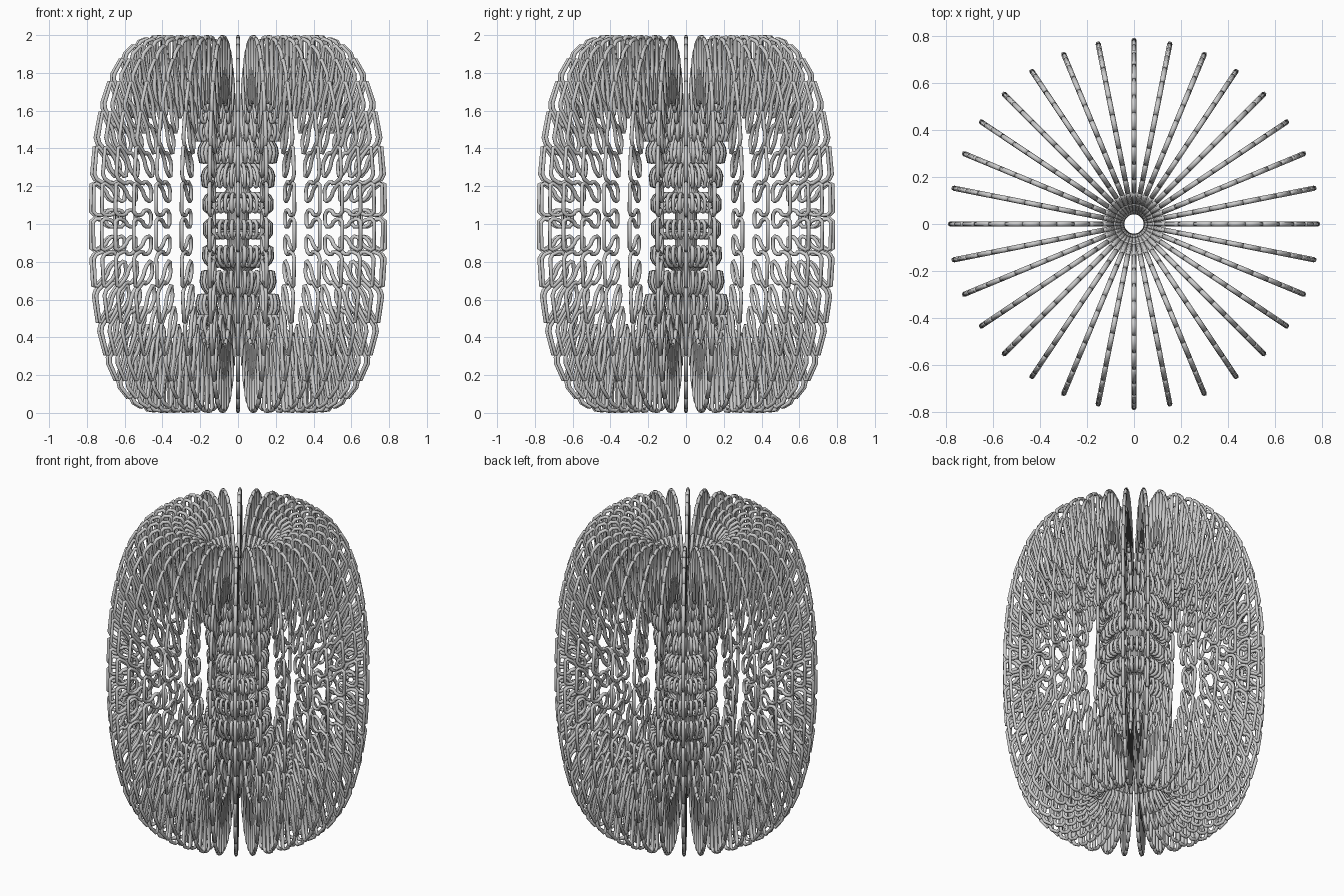
import bpy, math
from mathutils import Vector

if "Cube" in bpy.data.objects:
    bpy.data.objects.remove(bpy.data.objects["Cube"])

FINS = 32          # radial fins
LOBES = 32         # meander lobes around each fin
TUBE = 0.011       # wire radius
R0, HALF_W, HALF_H = 0.415, 0.366, 0.992


def ring_point(turn, s):
    """Point on a squarish oval ring; s = 1 is the outer edge."""
    a = 0.04 + 2 * math.pi * turn / LOBES
    c, d = math.cos(a), math.sin(a)
    n = 2.4
    k = s / (abs(c) ** n + abs(d) ** n) ** (1 / n)
    return Vector((R0 + HALF_W * k * c, 0, 1 + HALF_H * k * d))


# Omega-shaped meander: wide outer arc, narrow neck, wide inner arc
period = [(0.06, 1.0), (0.94, 1.0), (0.93, 0.83), (0.70, 0.78),
          (0.68, 0.65), (1.32, 0.65), (1.30, 0.78), (1.07, 0.83)]
corners = [ring_point(i + t, s) for i in range(LOBES) for t, s in period]

# Round each corner with two points
path = []
for i, p in enumerate(corners):
    for q in (corners[i - 1], corners[(i + 1) % len(corners)]):
        d = q - p
        path.append(p + d.normalized() * min(0.016, d.length * 0.3))

# Sweep the wire
curve = bpy.data.curves.new("fin_wire", 'CURVE')
curve.dimensions = '3D'
curve.bevel_depth = TUBE
curve.bevel_resolution = 1
spline = curve.splines.new('POLY')
spline.points.add(len(path) - 1)
for pt, co in zip(spline.points, path):
    pt.co = (*co, 1)
spline.use_cyclic_u = True
spline.use_smooth = True

fin = bpy.data.objects.new("wire_fin", curve)
bpy.context.collection.objects.link(fin)
bpy.context.view_layer.objects.active = fin
fin.select_set(True)
bpy.ops.object.convert(target='MESH')
fin = bpy.context.view_layer.objects.active

# Repeat the fin around the z axis
for i in range(1, FINS):
    copy = bpy.data.objects.new(f"wire_fin_{i}", fin.data)
    copy.rotation_euler.z = 2 * math.pi * i / FINS
    bpy.context.collection.objects.link(copy)
